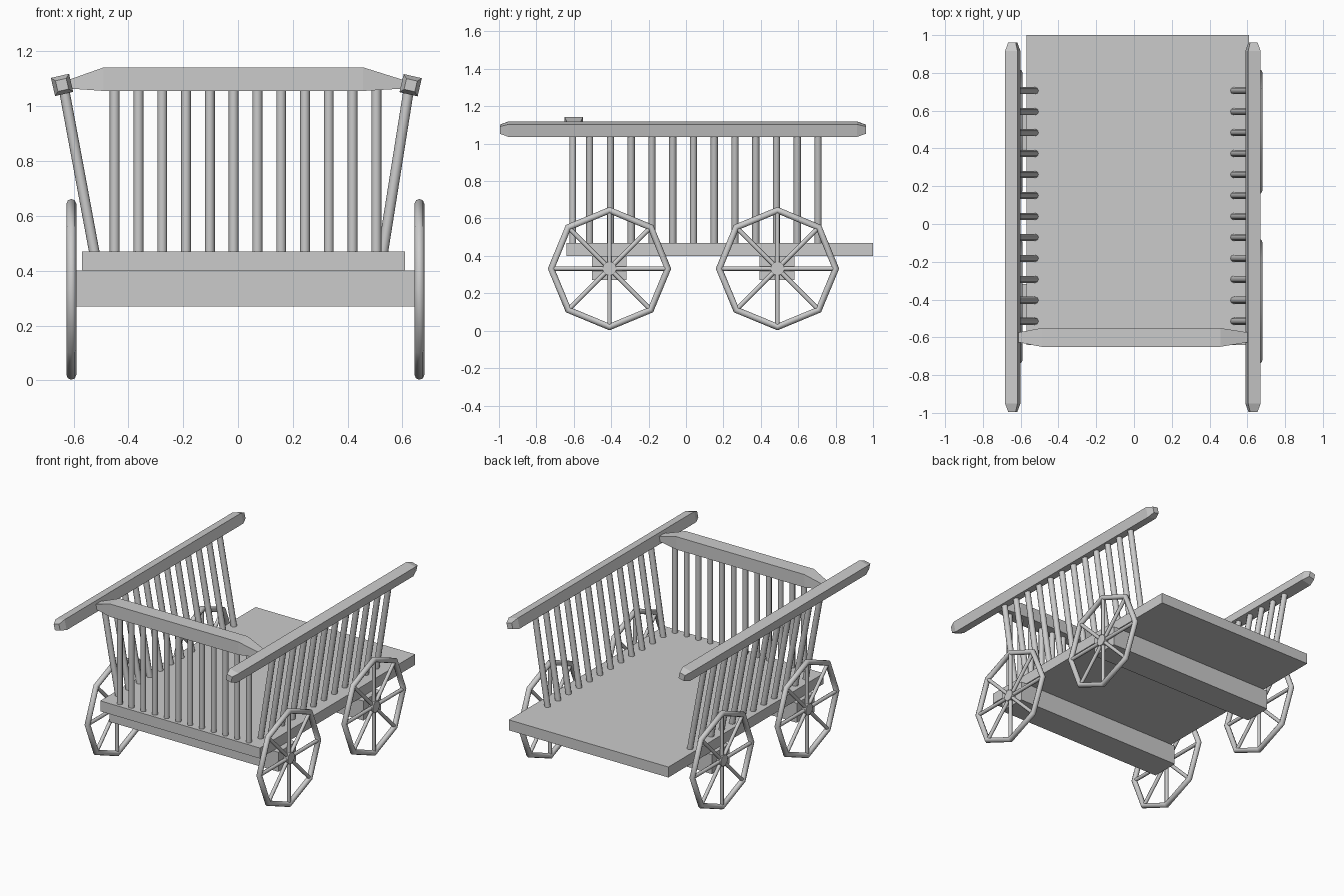
import bpy, bmesh, math
from mathutils import Vector, Matrix

if "Cube" in bpy.data.objects:
    bpy.data.objects.remove(bpy.data.objects["Cube"])


def finish(name, bm, smooth=False):
    bmesh.ops.recalc_face_normals(bm, faces=bm.faces)
    me = bpy.data.meshes.new(name)
    bm.to_mesh(me)
    bm.free()
    ob = bpy.data.objects.new(name, me)
    bpy.context.collection.objects.link(ob)
    if smooth:
        bpy.ops.object.select_all(action='DESELECT')
        ob.select_set(True)
        bpy.context.view_layer.objects.active = ob
        bpy.ops.object.shade_smooth_by_angle(angle=math.radians(50))
    return ob


def box(name, x0, x1, y0, y1, z0, z1):
    bm = bmesh.new()
    c = Vector(((x0 + x1) / 2, (y0 + y1) / 2, (z0 + z1) / 2))
    size = Matrix.Diagonal((x1 - x0, y1 - y0, z1 - z0, 1))
    bmesh.ops.create_cube(bm, size=1, matrix=Matrix.Translation(c) @ size)
    return finish(name, bm)


def rod(bm, a, b, r, sides=8):
    a, b = Vector(a), Vector(b)
    d = b - a
    m = Matrix.Translation((a + b) / 2) @ d.to_track_quat('Z', 'Y').to_matrix().to_4x4()
    bmesh.ops.create_cone(bm, cap_ends=True, segments=sides, radius1=r, radius2=r,
                          depth=d.length, matrix=m)


def loft(name, sections):
    bm = bmesh.new()
    rings = [[bm.verts.new(p) for p in s] for s in sections]
    n = len(rings[0])
    for r, s in zip(rings, rings[1:]):
        for i in range(n):
            j = (i + 1) % n
            bm.faces.new((r[i], r[j], s[j], s[i]))
    bm.faces.new(rings[0])
    bm.faces.new(rings[-1])
    return finish(name, bm)


# Bed and axle beams
box("bed", -0.57, 0.61, -0.64, 1.0, 0.40, 0.47)
for label, y in (("front", -0.41), ("rear", 0.487)):
    box(label + "_axle", -0.597, 0.651, y - 0.093, y + 0.093, 0.27, 0.40)


# Eight-sided wheel: rim tube, spokes and hub
def wheel(name, x, y, z=0.332, R=0.312, r=0.018):
    bm = bmesh.new()
    rings = []
    for i in range(8):
        a = i * math.pi / 4
        ring = []
        for k in range(8):
            t = k * math.pi / 4
            q = R + r * math.cos(t)
            ring.append(bm.verts.new((x + r * math.sin(t), y + q * math.cos(a), z + q * math.sin(a))))
        rings.append(ring)
    for i in range(8):
        p, q = rings[i], rings[(i + 1) % 8]
        for k in range(8):
            j = (k + 1) % 8
            bm.faces.new((p[k], p[j], q[j], q[k]))
    for i in range(8):
        a = i * math.pi / 4
        d = Vector((0, math.cos(a), math.sin(a)))
        c = Vector((x, y, z))
        rod(bm, c + d * 0.02, c + d * R, 0.012)
    hub = bmesh.ops.create_cone(bm, cap_ends=True, segments=8, radius1=0.038, radius2=0.038, depth=0.034)
    m = Matrix.Translation((x, y, z)) @ Matrix.Rotation(math.pi / 2, 4, 'Y') @ Matrix.Rotation(math.pi / 8, 4, 'Z')
    bmesh.ops.transform(bm, matrix=m, verts=hub["verts"])
    finish(name, bm, True)


for side, x in (("left", -0.608), ("right", 0.662)):
    for end, y in (("front", -0.409), ("rear", 0.489)):
        wheel(f"{end}_{side}_wheel", x, y)

# Leaning side fences: tilted square rail with tapered ends, 12 spindles
for side, s, cx, cz, foot in (("left", -1, -0.642, 1.078, -0.525), ("right", 1, 0.630, 1.077, 0.530)):
    tilt = math.radians(13) * s
    u = Vector((math.cos(tilt), 0, -math.sin(tilt)))
    v = Vector((math.sin(tilt), 0, math.cos(tilt)))
    sections = []
    for y, h in ((-0.995, 0.020), (-0.95, 0.034), (0.915, 0.034), (0.962, 0.020)):
        c = Vector((cx, y, cz))
        sections.append([c + u * h * a + v * h * b for a, b in ((-1, -1), (1, -1), (1, 1), (-1, 1))])
    loft(side + "_rail", sections)
    bm = bmesh.new()
    for i in range(12):
        y = -0.515 + i * 0.111
        rod(bm, (foot - s * 0.004, y, 0.45), (cx - s * 0.006, y, cz - 0.01), 0.019)
    finish(side + "_spindles", bm, True)

# Front fence: tapered top rail and 12 upright spindles
loft("front_rail", [[(x, y0, z0), (x, y1, z0), (x, y1, z1), (x, y0, z1)]
                    for x, y0, y1, z0, z1 in ((-0.617, -0.625, -0.575, 1.065, 1.097),
                                              (-0.49, -0.65, -0.551, 1.056, 1.142),
                                              (0.457, -0.65, -0.551, 1.056, 1.142),
                                              (0.61, -0.625, -0.575, 1.065, 1.094))])
bm = bmesh.new()
for i in range(12):
    x = -0.45 + i * 0.0868
    rod(bm, (x, -0.605, 0.45), (x, -0.605, 1.08), 0.018)
finish("front_spindles", bm, True)
